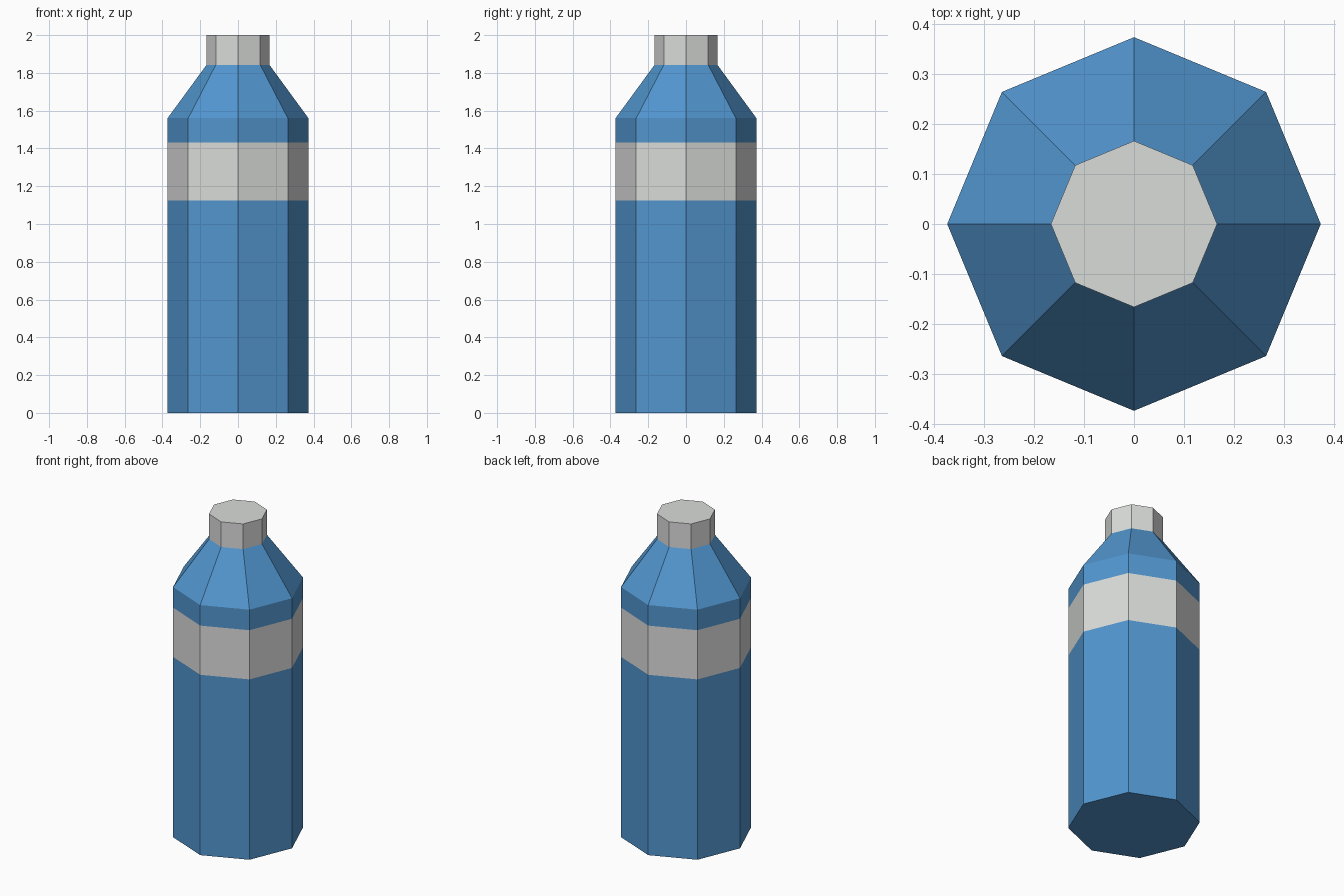
import bpy, bmesh
from math import cos, sin, pi

if "Cube" in bpy.data.objects:
    bpy.data.objects.remove(bpy.data.objects["Cube"])

SIDES = 8


def material(name, rgb):
    m = bpy.data.materials.new(name)
    m.diffuse_color = (*rgb, 1.0)
    m.use_nodes = True
    m.node_tree.nodes["Principled BSDF"].inputs["Base Color"].default_value = m.diffuse_color
    return m


blue = material("bottle blue", (0.084, 0.305, 0.624))
grey = material("light grey", (0.70, 0.715, 0.70))


def lathe(name, profile, band_mats, close_bottom=False, close_top=False):
    """Turn (radius, z) points into an eight-sided shell, one material per band."""
    mats = [blue, grey]
    bm = bmesh.new()
    rings = [[bm.verts.new((r * cos(2 * pi * i / SIDES), r * sin(2 * pi * i / SIDES), z))
              for i in range(SIDES)] for r, z in profile]
    for low, high, mat in zip(rings, rings[1:], band_mats):
        for i in range(SIDES):
            j = (i + 1) % SIDES
            bm.faces.new((low[i], low[j], high[j], high[i])).material_index = mats.index(mat)
    if close_bottom:
        bm.faces.new(rings[0][::-1]).material_index = mats.index(band_mats[0])
    if close_top:
        bm.faces.new(rings[-1]).material_index = mats.index(band_mats[-1])
    me = bpy.data.meshes.new(name)
    bm.to_mesh(me)
    bm.free()
    for m in mats:
        me.materials.append(m)
    ob = bpy.data.objects.new(name, me)
    bpy.context.collection.objects.link(ob)
    return ob


# Bottle body with label band and sloping shoulder
lathe("bottle_body",
      [(0.373, 0), (0.373, 1.125), (0.373, 1.432), (0.373, 1.56), (0.166, 1.843)],
      [blue, grey, blue, blue], close_bottom=True)

# Cap, sitting on the shoulder's upper edge
lathe("cap", [(0.166, 1.843), (0.166, 2.0)], [grey], close_top=True)
